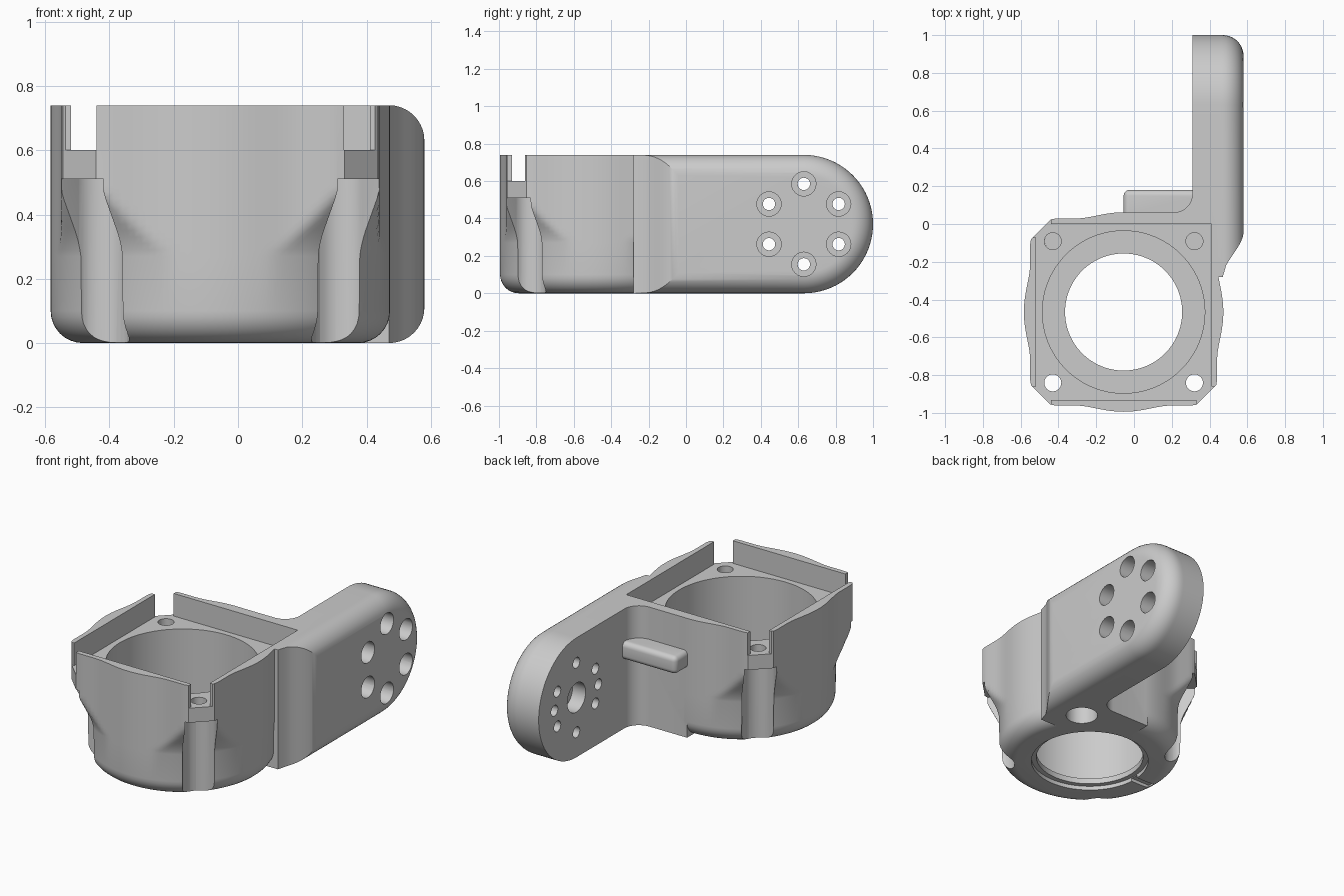
import bpy, bmesh
from math import sin, cos, pi, asin, sqrt, radians
from mathutils import Matrix

if "Cube" in bpy.data.objects:
    bpy.data.objects.remove(bpy.data.objects["Cube"])

CX, CY, H = -0.055, -0.466, 0.74      # housing axis and overall height
AY, AZ = 0.63, 0.37                   # arm pivot centre


def from_bm(name, bm):
    bmesh.ops.recalc_face_normals(bm, faces=bm.faces)
    me = bpy.data.meshes.new(name)
    bm.to_mesh(me)
    bm.free()
    ob = bpy.data.objects.new(name, me)
    bpy.context.collection.objects.link(ob)
    return ob


def loft(name, rings):
    bm = bmesh.new()
    vs = [[bm.verts.new(p) for p in ring] for ring in rings]
    n = len(vs[0])
    for a, b in zip(vs, vs[1:]):
        for i in range(n):
            j = (i + 1) % n
            bm.faces.new((a[i], a[j], b[j], b[i]))
    bm.faces.new(vs[0][::-1])
    bm.faces.new(vs[-1])
    return from_bm(name, bm)


def box(name, lo, hi, bevel=0, spin=None):
    bm = bmesh.new()
    bmesh.ops.create_cube(bm, size=1)
    for v in bm.verts:
        v.co = [lo[i] + (v.co[i] + 0.5) * (hi[i] - lo[i]) for i in range(3)]
    if bevel:
        bmesh.ops.bevel(bm, geom=bm.edges[:], offset=bevel, segments=5, profile=0.5, affect='EDGES')
    if spin:
        bmesh.ops.transform(bm, matrix=spin, verts=bm.verts)
    return from_bm(name, bm)


def cyl(x, y, r, z0, z1, n=32):
    ring = [(x + r * cos(2 * pi * i / n), y + r * sin(2 * pi * i / n)) for i in range(n)]
    return loft("cutter", [[(a, b, z) for a, b in ring] for z in (z0, z1)])


def cyl_x(y, z, r, x0, x1, n=24):
    ring = [(y + r * cos(2 * pi * i / n), z + r * sin(2 * pi * i / n)) for i in range(n)]
    return loft("cutter", [[(x, a, b) for a, b in ring] for x in (x0, x1)])


def combine(ob, other, op):
    m = ob.modifiers.new("bool", 'BOOLEAN')
    m.operation, m.object, m.solver = op, other, 'EXACT'
    dg = bpy.context.evaluated_depsgraph_get()
    me = bpy.data.meshes.new_from_object(ob.evaluated_get(dg))
    ob.modifiers.clear()
    ob.data = me
    bpy.data.objects.remove(other)


# Housing: round below, flaring through a cone into a chamfered square above
def radius(t, z):
    square = 0.495 / max(abs(cos(t)), abs(sin(t)))
    chamfer = 0.62 * sqrt(2) / (abs(cos(t)) + abs(sin(t)))
    a, b, k = 0.528, min(square, chamfer, 0.53 + 0.5 * (z - 0.3)), 0.03
    r = max(a, b) + max(k - abs(a - b), 0) ** 2 / (4 * k)
    if z < 0.1:
        r += sqrt(max(0, 0.01 - (0.1 - z) ** 2)) - 0.1
    return r


levels = [0.1 * (1 - cos(i * pi / 16)) for i in range(9)]
levels += [0.27 + 0.02 * i for i in range(13)] + [H]
N = 160
body = loft("motor_bracket", [[(CX + radius(2 * pi * i / N, z) * cos(2 * pi * i / N),
                                CY + radius(2 * pi * i / N, z) * sin(2 * pi * i / N), z)
                               for i in range(N)] for z in levels])

# Arm: stadium layers, outer edge rounded, start following an S-curve
layers = [(0.31, 0, -0.28), (0.46, 0, -0.28)]
for i in range(11):
    a = i / 10 * pi / 2
    s = 0.5 - sin(asin(max(-1, min(1, 1 - 2 * sin(a)))) / 3)
    layers.append((0.47 + 0.11 * sin(a), 0.11 * (1 - cos(a)), -0.28 + 0.24 * s))
rings = []
for x, d, y0 in layers:
    r = 0.37 - d
    rings.append([(x, y0, AZ + r), (x, y0, AZ - r)] +
                 [(x, AY + r * cos(t), AZ + r * sin(t))
                  for t in [-pi / 2 + pi * i / 40 for i in range(41)]])
combine(body, loft("arm", rings), 'UNION')

# Back wall with a fillet into the arm
plan = [(0.4, 0.16), (0.4, -0.25), (-0.05, -0.25), (-0.05, 0.061)]
plan += [(0.21 + 0.1 * sin(i * pi / 16), 0.161 - 0.1 * cos(i * pi / 16)) for i in range(9)]
combine(body, loft("web", [[(x, y, z) for x, y in plan] for z in (0, H)]), 'UNION')

# Stiffening rib in the inner corner
combine(body, box("rib", (-0.055, -0.03, 0.43), (0.36, 0.18, 0.54), 0.03), 'UNION')

# Motor pocket, bore, through hole and bottom recess
cuts = [box("cutter", (CX - 0.465, CY - 0.465, 0.6), (CX + 0.465, CY + 0.465, 0.9)),
        cyl(CX, CY, 0.43, 0.06, 0.7, 96),
        cyl(CX, CY, 0.31, -0.1, 0.2, 96),
        cyl(CX, CY, 0.34, -0.1, 0.025, 96),
        box("cutter", (CX - 0.47, CY - 0.025, -0.1), (CX - 0.3, CY + 0.025, 0.02))]

# Corner screws: through holes, driver channels and open wall corners
for sx in (-1, 1):
    for sy in (-1, 1):
        x, y = CX + 0.375 * sx, CY + 0.375 * sy
        cuts.append(cyl(x, y, 0.045, -0.2, 0.9))
        cuts.append(cyl(x, y, 0.092, -0.1, 0.51))
        if (sx, sy) != (1, 1):
            ang = {(-1, -1): 225, (1, -1): 315, (-1, 1): 135}[(sx, sy)]
            spin = Matrix.Translation((x, y, 0)) @ Matrix.Rotation(radians(ang), 4, 'Z')
            cuts.append(box("cutter", (0, -0.0919, -0.1), (0.3, 0.0919, 0.51), 0, spin))
            xs = sorted((CX + sx * 0.385, CX + sx * 0.6))
            ys = sorted((CY + sy * 0.395, CY + sy * 0.6))
            cuts.append(box("cutter", (xs[0], ys[0], 0.6), (xs[1], ys[1], 0.9)))

# Arm bolt circle with counterbores, plus pivot recess and locating holes
for i in range(6):
    t = pi / 2 + i * pi / 3
    y, z = AY + 0.215 * cos(t), AZ + 0.215 * sin(t)
    cuts += [cyl_x(y, z, 0.033, 0.2, 0.7), cyl_x(y, z, 0.065, 0.42, 0.7)]
cuts.append(cyl_x(AY, AZ, 0.09, 0.2, 0.4, 40))
for s in (-1, 1):
    cuts.append(cyl_x(AY + s * 0.215, AZ, 0.033, 0.2, 0.38))

for c in cuts:
    combine(body, c, 'DIFFERENCE')

# Smooth shading with crisp edges
bpy.ops.object.select_all(action='DESELECT')
body.select_set(True)
bpy.context.view_layer.objects.active = body
bpy.ops.object.shade_smooth_by_angle(angle=radians(30))
